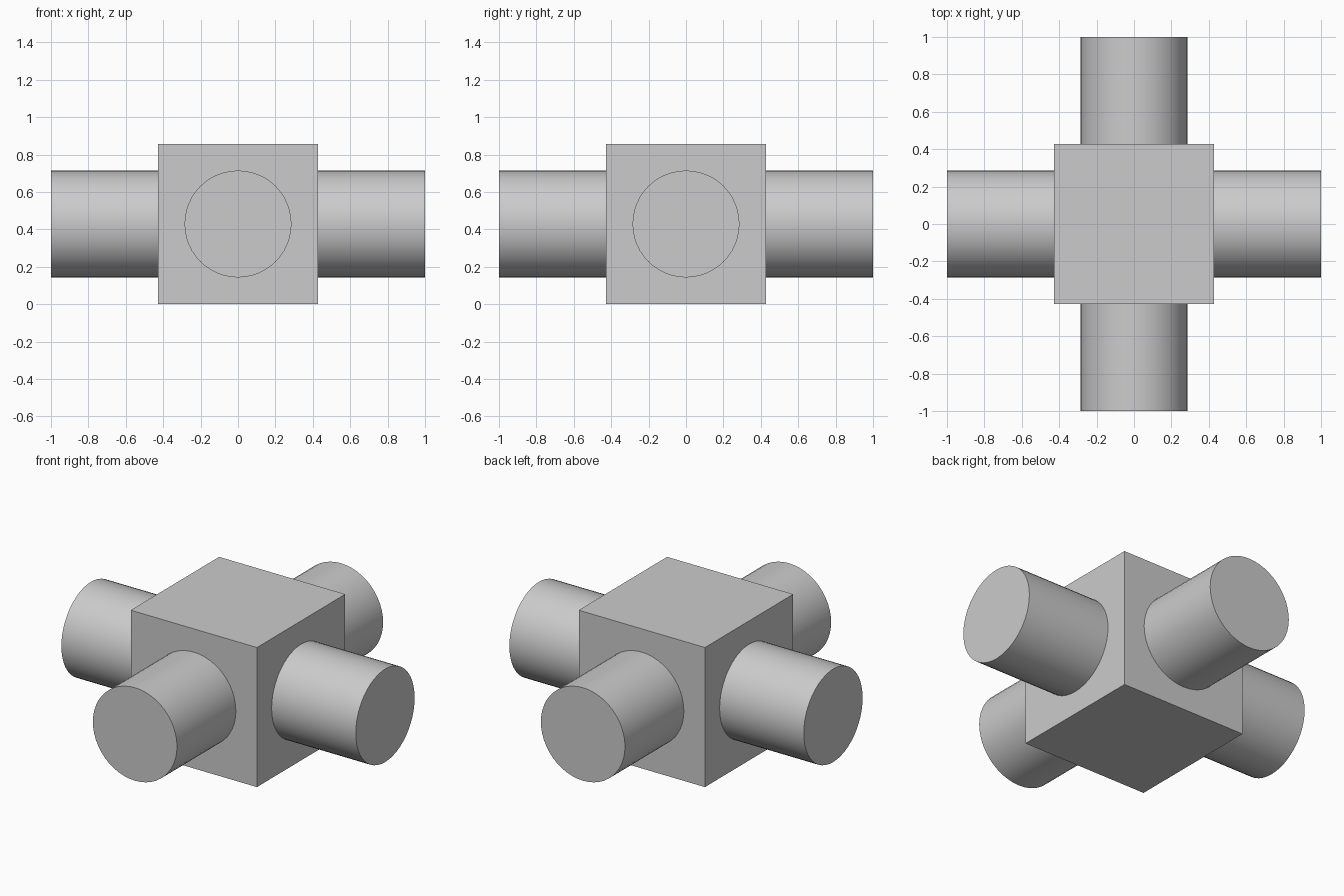
import bpy
from math import pi

if "Cube" in bpy.data.objects:
    bpy.data.objects.remove(bpy.data.objects["Cube"])

HALF = 3 / 7      # half the hub's width, also the axis height
RADIUS = 2 / 7    # pipe radius
REACH = 1.0       # pipe half length


def add_pipe(name, rotation):
    """Full-length round bar through the middle of the hub."""
    bpy.ops.mesh.primitive_cylinder_add(vertices=48, radius=RADIUS, depth=2 * REACH,
                                        location=(0, 0, HALF), rotation=rotation)
    pipe = bpy.context.object
    pipe.name = name
    pipe.hide_render = True
    return pipe


# Crossing bars
pipes = [add_pipe("side_bar", (0, pi / 2, 0)), add_pipe("front_back_bar", (pi / 2, 0, 0))]

# Cubic hub, joined with the bars into one clean solid
bpy.ops.mesh.primitive_cube_add(size=2 * HALF, location=(0, 0, HALF))
hub = bpy.context.object
hub.name = "cross_connector"
for pipe in pipes:
    mod = hub.modifiers.new("join_" + pipe.name, 'BOOLEAN')
    mod.operation = 'UNION'
    mod.solver = 'EXACT'
    mod.object = pipe
    bpy.ops.object.modifier_apply(modifier=mod.name)

for pipe in pipes:
    bpy.data.objects.remove(pipe, do_unlink=True)

# Smooth round walls, crisp edges
hub.select_set(True)
bpy.context.view_layer.objects.active = hub
bpy.ops.object.shade_smooth_by_angle(angle=pi / 6)
